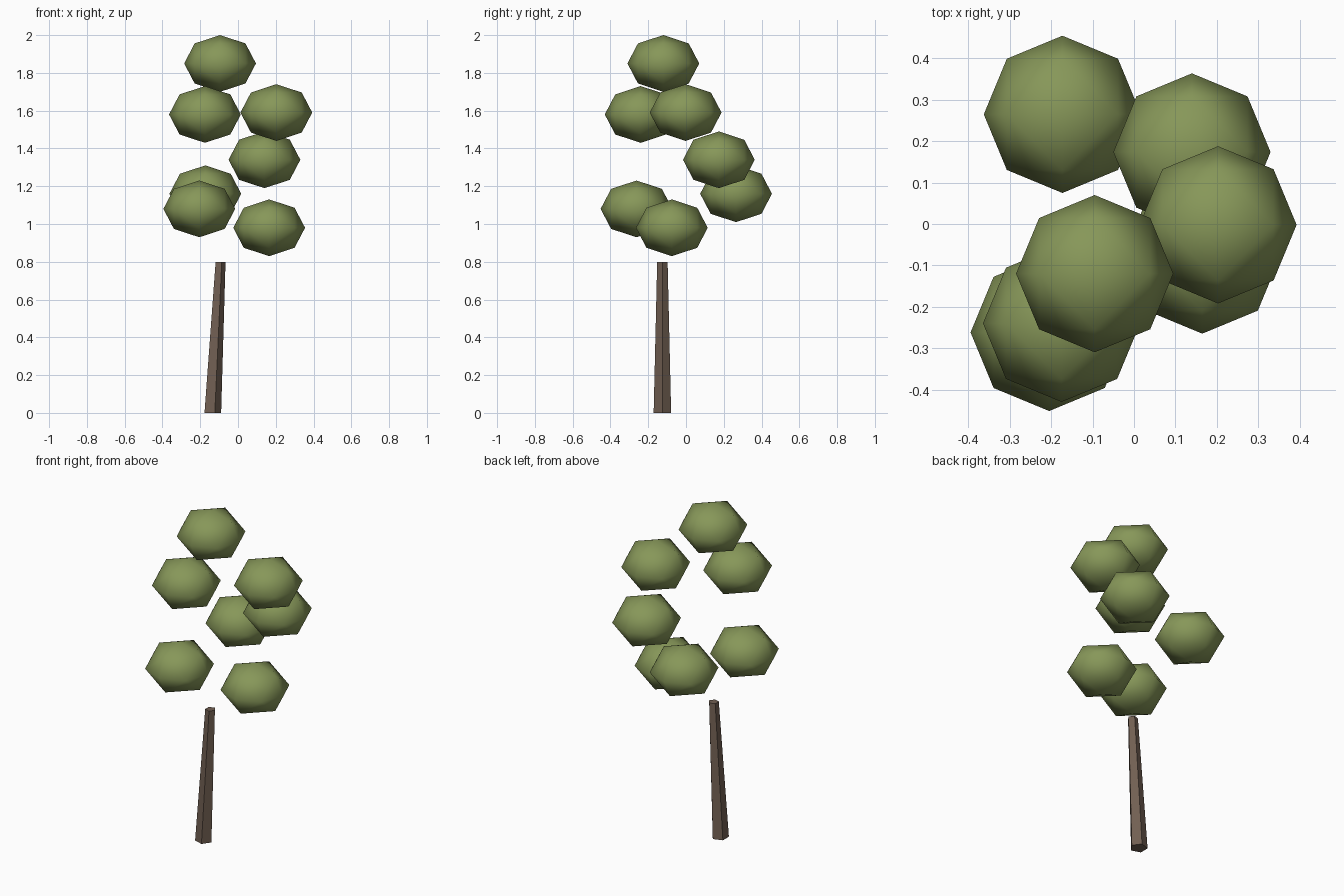
import bpy, bmesh
from math import cos, sin, tau
from mathutils import Vector

cube = bpy.data.objects.get("Cube")
if cube:
    bpy.data.objects.remove(cube, do_unlink=True)


def material(name, rgb):
    m = bpy.data.materials.new(name)
    m.use_nodes = True
    m.diffuse_color = (*rgb, 1)
    m.node_tree.nodes["Principled BSDF"].inputs["Base Color"].default_value = (*rgb, 1)
    return m


leaf_green = material("leaf green", (0.242, 0.310, 0.100))
bark_brown = material("bark brown", (0.165, 0.115, 0.085))


def add_object(name, bm, mat, smooth):
    bmesh.ops.recalc_face_normals(bm, faces=bm.faces)
    for f in bm.faces:
        f.smooth = smooth
    mesh = bpy.data.meshes.new(name)
    bm.to_mesh(mesh)
    bm.free()
    mesh.materials.append(mat)
    ob = bpy.data.objects.new(name, mesh)
    bpy.context.collection.objects.link(ob)
    return ob


def leaf_clump(name, centre, radius=0.19, half_height=0.15):
    """Octahedron split once, rounded to a sphere and squashed."""
    bm = bmesh.new()
    axes = [Vector(v) for v in ((1, 0, 0), (0, 1, 0), (-1, 0, 0), (0, -1, 0))]
    ring = [bm.verts.new(a) for a in axes]
    for z in (1, -1):
        pole = bm.verts.new((0, 0, z))
        for i in range(4):
            bm.faces.new((ring[i], ring[(i + 1) % 4], pole))
    bmesh.ops.subdivide_edges(bm, edges=bm.edges[:], cuts=1, use_grid_fill=True)
    for v in bm.verts:
        n = v.co.normalized()
        v.co = (n.x * radius, n.y * radius, n.z * half_height)
    ob = add_object(name, bm, leaf_green, True)
    ob.location = centre


# Leaning, tapered five-sided trunk
bm = bmesh.new()
rings = []
for x, z, r in ((-0.138, 0, 0.0487), (-0.095, 0.8, 0.029)):
    rings.append([bm.verts.new((x + r * cos(tau * i / 5), -0.125 + r * sin(tau * i / 5), z))
                  for i in range(5)])
low, high = rings
for i in range(5):
    j = (i + 1) % 5
    bm.faces.new((low[i], low[j], high[j], high[i]))
bm.faces.new(low[::-1])
bm.faces.new(high)
add_object("trunk", bm, bark_brown, False)

# Floating leaf clumps, from the crown down
clumps = [(-0.095, -0.12, 1.85), (-0.175, -0.24, 1.58), (0.203, -0.002, 1.59),
          (0.14, 0.174, 1.34), (-0.173, 0.265, 1.16), (-0.205, -0.262, 1.08),
          (0.165, -0.075, 0.98)]
for k, centre in enumerate(clumps, 1):
    leaf_clump(f"leaf_clump_{k}", centre)
